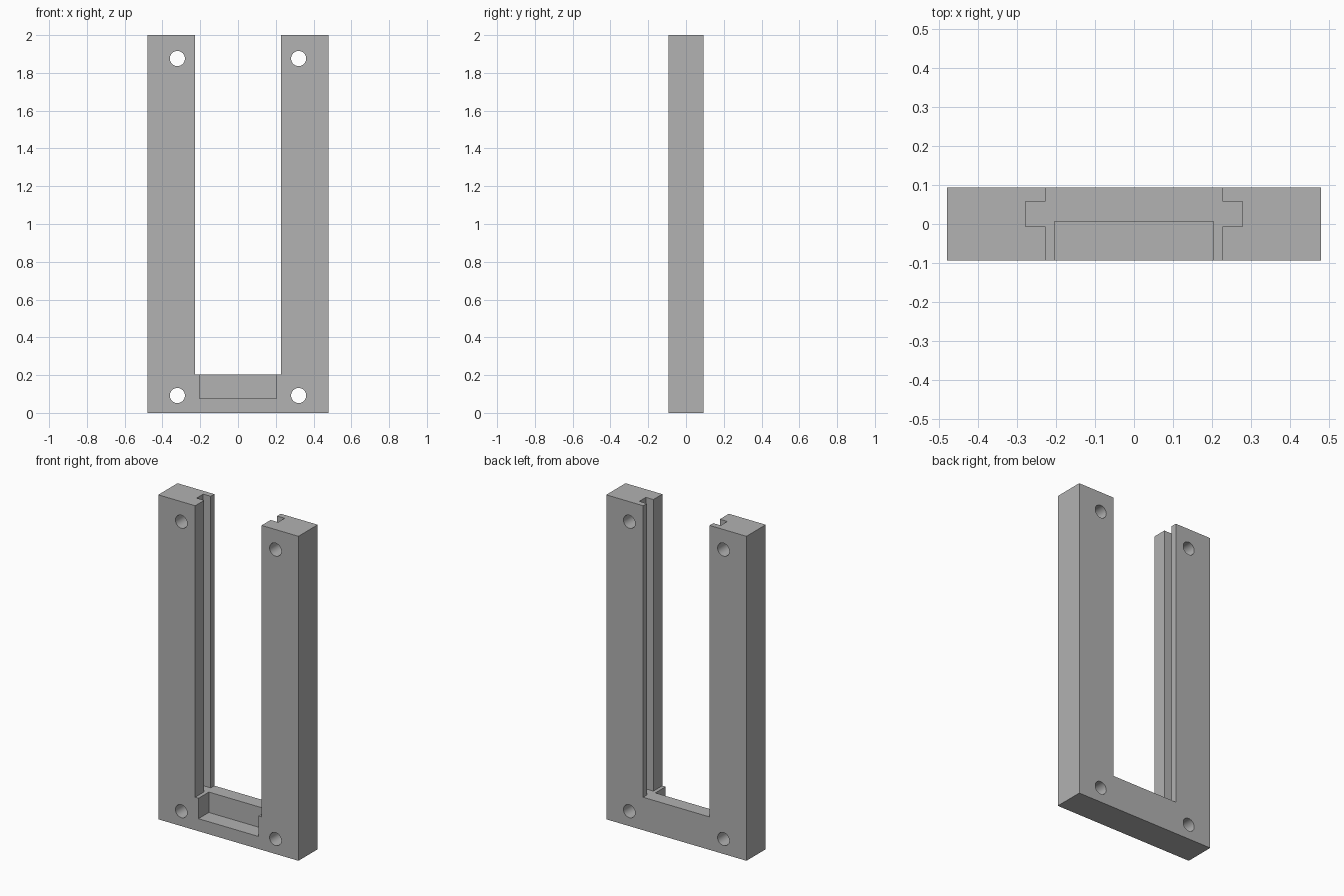
import bpy, bmesh, math
from mathutils import Vector

default = bpy.data.objects.get("Cube")
if default:
    bpy.data.objects.remove(default, do_unlink=True)

HEIGHT, HALF_W, HALF_D = 2.0, 0.478, 0.0936
OPEN_X, OPEN_Z = 0.2265, 0.203
GROOVE_X, GROOVE_Y0, GROOVE_Y1 = 0.278, -0.006, 0.058
POCKET_X, POCKET_Y, POCKET_Z = 0.204, 0.007, 0.077
HOLE_X, HOLE_R = 0.321, 0.04

grey = bpy.data.materials.new("plain grey")
grey.use_nodes = True
colour = (0.445, 0.445, 0.445, 1)
grey.diffuse_color = colour
grey.node_tree.nodes["Principled BSDF"].inputs["Base Color"].default_value = colour


def prism(name, points, direction):
    """Closed solid made by sweeping a flat outline along a direction."""
    bm = bmesh.new()
    face = bm.faces.new([bm.verts.new(p) for p in points])
    swept = bmesh.ops.extrude_face_region(bm, geom=[face])
    moved = [v for v in swept["geom"] if isinstance(v, bmesh.types.BMVert)]
    bmesh.ops.translate(bm, verts=moved, vec=Vector(direction))
    bmesh.ops.recalc_face_normals(bm, faces=bm.faces)
    mesh = bpy.data.meshes.new(name)
    bm.to_mesh(mesh)
    bm.free()
    mesh.materials.append(grey)
    obj = bpy.data.objects.new(name, mesh)
    bpy.context.collection.objects.link(obj)
    return obj


def box(name, x, y0, y1, z0, z1):
    outline = [(-x, y0, z0), (x, y0, z0), (x, y1, z0), (-x, y1, z0)]
    return prism(name, outline, (0, 0, z1 - z0))


def cut(target, cutter):
    cutter.hide_render = True
    mod = target.modifiers.new(cutter.name, "BOOLEAN")
    mod.operation, mod.solver, mod.object = "DIFFERENCE", "EXACT", cutter
    bpy.context.view_layer.objects.active = target
    bpy.ops.object.modifier_apply(modifier=mod.name)
    bpy.data.objects.remove(cutter, do_unlink=True)


# Solid block of the frame
frame = box("slotted_frame", HALF_W, -HALF_D, HALF_D, 0, HEIGHT)

# Opening between the posts, with a groove down each inner side
side = [(OPEN_X, -0.2), (OPEN_X, GROOVE_Y0), (GROOVE_X, GROOVE_Y0),
        (GROOVE_X, GROOVE_Y1), (OPEN_X, GROOVE_Y1), (OPEN_X, 0.2)]
outline = side + [(-x, y) for x, y in reversed(side)]
cut(frame, prism("opening_cutter", [(x, y, OPEN_Z) for x, y in outline], (0, 0, HEIGHT)))

# Pocket in the front of the bottom bar
cut(frame, box("pocket_cutter", POCKET_X, -0.2, POCKET_Y, POCKET_Z, 0.4))

# Screw holes at the four corners
for x in (-HOLE_X, HOLE_X):
    for z in (0.092, 1.876):
        angles = [math.tau * i / 48 for i in range(48)]
        circle = [(x + HOLE_R * math.cos(a), -0.2, z + HOLE_R * math.sin(a)) for a in angles]
        cut(frame, prism("hole_cutter", circle, (0, 0.4, 0)))

# Smooth hole walls, sharp edges elsewhere
bpy.ops.object.select_all(action="DESELECT")
frame.select_set(True)
bpy.context.view_layer.objects.active = frame
bpy.ops.object.shade_smooth_by_angle(angle=math.radians(30))
